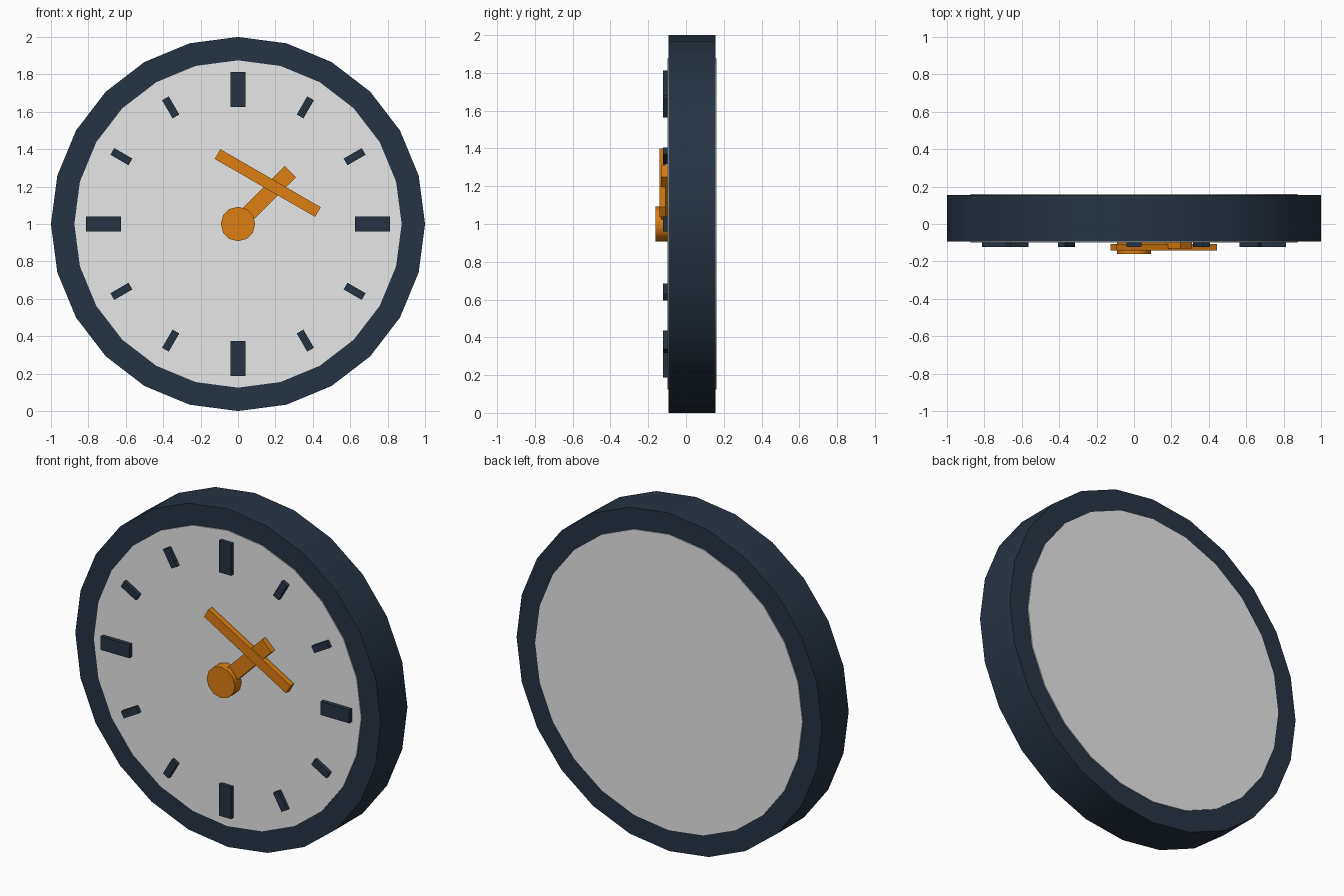
import bpy, math

cube = bpy.data.objects.get("Cube")
if cube:
    bpy.data.objects.remove(cube, do_unlink=True)


def material(name, rgb):
    m = bpy.data.materials.new(name)
    m.use_nodes = True
    m.diffuse_color = (*rgb, 1)
    m.node_tree.nodes["Principled BSDF"].inputs["Base Color"].default_value = (*rgb, 1)
    return m


navy = material("navy", (0.019, 0.034, 0.056))
pale = material("pale grey", (0.8, 0.8, 0.8))
orange = material("orange", (0.72, 0.21, 0.006))
CENTRE_Z = 1.0


def disc(name, radius, front, back, sides, mat):
    """Cylinder lying along y, with a corner at the top."""
    bpy.ops.mesh.primitive_cylinder_add(
        vertices=sides, radius=radius, depth=back - front,
        location=(0, (front + back) / 2, CENTRE_Z), rotation=(math.pi / 2, 0, 0))
    ob = bpy.context.object
    ob.name = name
    ob.data.materials.append(mat)
    bpy.ops.object.shade_smooth_by_angle(angle=math.radians(35))
    return ob


def bar(name, x, z, width, length, angle, front, back, mat):
    """Flat bar centred at x, z from the dial centre, turned clockwise from upright."""
    bpy.ops.mesh.primitive_cube_add(
        size=1, location=(x, (front + back) / 2, CENTRE_Z + z), rotation=(0, angle, 0))
    ob = bpy.context.object
    ob.name = name
    ob.scale = (width, back - front, length)
    ob.data.materials.append(mat)
    return ob


# Case and the dial that shows on both sides
disc("case", 1.0, -0.093, 0.156, 24, navy)
disc("dial", 0.875, -0.098, 0.161, 24, pale)

# Hour marks, larger at the quarters
for hour in range(12):
    a = hour * math.pi / 6
    quarter = hour % 3 == 0
    bar(f"hour_mark_{hour}", 0.72 * math.sin(a), 0.72 * math.cos(a),
        0.08 if quarter else 0.041, 0.187 if quarter else 0.112,
        a, -0.122, -0.09, navy)

# Hands and hub
bar("hour_hand", 0.14, 0.14, 0.086, 0.395, math.pi / 4, -0.132, -0.095, orange)
bar("minute_hand", 0.159, 0.219, 0.06, 0.62, math.radians(120), -0.141, -0.108, orange)
disc("hub", 0.092, -0.161, -0.095, 12, orange)
